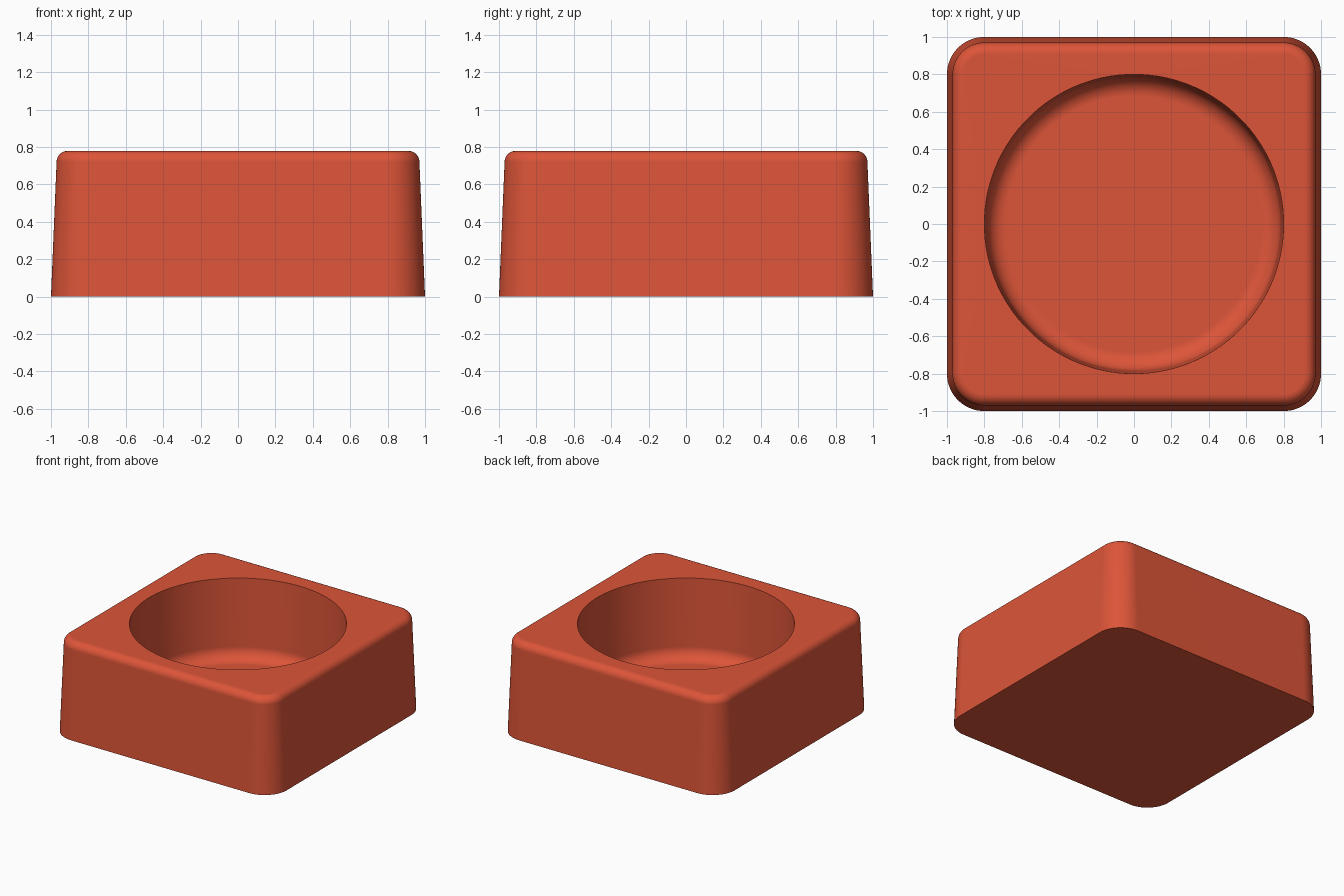
import bpy, bmesh
from math import sin, cos, pi

cube = bpy.data.objects.get("Cube")
if cube:
    bpy.data.objects.remove(cube, do_unlink=True)

# One warm red for the whole block
red = bpy.data.materials.new("brick_red")
red.use_nodes = True
colour = (0.72, 0.09, 0.04, 1)
red.diffuse_color = colour
red.node_tree.nodes["Principled BSDF"].inputs["Base Color"].default_value = colour

CORNER = 24            # points on each rounded corner
COUNT = CORNER * 4
bm = bmesh.new()


def square_ring(half, z):
    """Rounded square whose corner arcs share fixed centres."""
    ring, centre = [], 0.8
    for q in range(4):
        sx = 1 if q in (0, 3) else -1
        sy = 1 if q < 2 else -1
        for i in range(CORNER):
            a = pi / 2 * (q + i / (CORNER - 1))
            r = half - centre
            ring.append(bm.verts.new((sx * centre + r * cos(a), sy * centre + r * sin(a), z)))
    return ring


def round_ring(radius, z):
    angles = [(i + 0.5) * 2 * pi / COUNT for i in range(COUNT)]
    return [bm.verts.new((radius * cos(a), radius * sin(a), z)) for a in angles]


# Tapered outer wall with a rounded top edge
rings = [square_ring(1.0, 0)]
TOP, FILLET = 0.78, 0.06
for i in range(9):
    a = pi / 2 * i / 8
    rings.append(square_ring(0.91 + FILLET * cos(a), TOP - FILLET + FILLET * sin(a)))

# Round recess with a sharp rim and a filleted floor
FLOOR, BEND = 0.13, 0.1
rings.append(round_ring(0.8, TOP))
for i in range(9):
    a = pi / 2 * i / 8
    rings.append(round_ring(0.685 + BEND * cos(a), FLOOR + BEND - BEND * sin(a)))

for low, high in zip(rings, rings[1:]):
    for i in range(COUNT):
        j = (i + 1) % COUNT
        bm.faces.new((low[i], low[j], high[j], high[i]))
bm.faces.new(rings[0][::-1])
bm.faces.new(rings[-1])
bmesh.ops.recalc_face_normals(bm, faces=bm.faces)

mesh = bpy.data.meshes.new("recessed_block")
bm.to_mesh(mesh)
bm.free()
mesh.materials.append(red)
block = bpy.data.objects.new("recessed_block", mesh)
bpy.context.collection.objects.link(block)

# Smooth curves, crisp rim and base
bpy.ops.object.select_all(action="DESELECT")
block.select_set(True)
bpy.context.view_layer.objects.active = block
bpy.ops.object.shade_smooth_by_angle(angle=pi / 6)
weighted = block.modifiers.new("even_shading", "WEIGHTED_NORMAL")
weighted.keep_sharp = True
